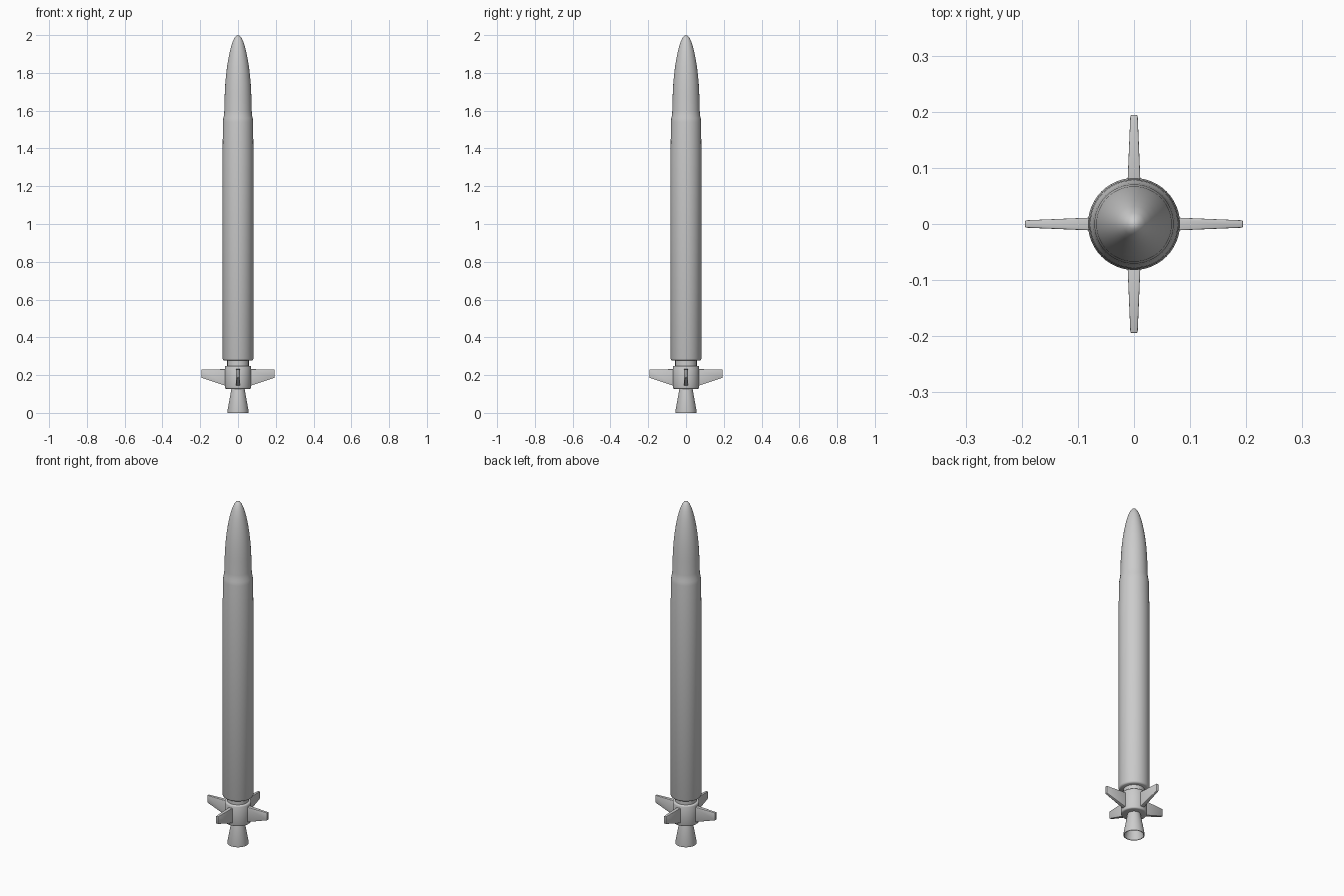
import bpy, bmesh, math
from mathutils import Matrix

if "Cube" in bpy.data.objects:
    bpy.data.objects.remove(bpy.data.objects["Cube"])

SIDES = 48


def lathe(name, profile, angle=30):
    """Revolve (radius, z) points around the z axis; radius 0 closes an end."""
    bm = bmesh.new()
    vs = [bm.verts.new((r, 0, z)) for r, z in profile]
    es = [bm.edges.new(p) for p in zip(vs, vs[1:])]
    bmesh.ops.spin(bm, geom=vs + es, cent=(0, 0, 0), axis=(0, 0, 1),
                   angle=2 * math.pi, steps=SIDES)
    bmesh.ops.remove_doubles(bm, verts=bm.verts, dist=1e-5)
    return finish(name, bm, angle)


def finish(name, bm, angle):
    bmesh.ops.recalc_face_normals(bm, faces=bm.faces)
    me = bpy.data.meshes.new(name)
    bm.to_mesh(me)
    bm.free()
    ob = bpy.data.objects.new(name, me)
    bpy.context.collection.objects.link(ob)
    bpy.ops.object.select_all(action='DESELECT')
    ob.select_set(True)
    bpy.context.view_layer.objects.active = ob
    bpy.ops.object.shade_smooth_by_angle(angle=math.radians(angle))
    return ob


# main tube, shoulder and ogive nose
lathe("body", [(0, 0.277), (0.074, 0.277), (0.079, 0.280), (0.082, 0.287),
               (0.082, 1.36), (0.0795, 1.54), (0.078, 1.56), (0.074, 1.575),
               (0.0725, 1.60), (0.0705, 1.68), (0.067, 1.75), (0.061, 1.81),
               (0.053, 1.865), (0.043, 1.915), (0.032, 1.955), (0.020, 1.984),
               (0.010, 1.996), (0, 2.0)], 50)

# narrow neck between tube and fin collar
lathe("neck", [(0, 0.235), (0.057, 0.235), (0.057, 0.285), (0, 0.285)])

# collar carrying the fins
lathe("fin_collar", [(0, 0.127), (0.062, 0.127), (0.068, 0.129), (0.070, 0.134),
                     (0.070, 0.242), (0.068, 0.247), (0.062, 0.249), (0, 0.249)], 50)

# flared nozzle, hollow underneath
lathe("nozzle", [(0, 0.135), (0.034, 0.135), (0.037, 0.115), (0.057, 0.005),
                 (0.056, 0), (0.052, 0), (0.049, 0.01), (0.030, 0.11), (0, 0.11)], 40)

# four tapered fins: (radius, z bottom, z top, half thickness) at root and tip
for i in range(4):
    bm = bmesh.new()
    rings = []
    for r, z0, z1, t in [(0.05, 0.138, 0.232, 0.0125), (0.194, 0.186, 0.229, 0.0065)]:
        rings.append([bm.verts.new(c) for c in
                      [(r, -t, z0), (r, t, z0), (r, t, z1), (r, -t, z1)]])
    a, b = rings
    bm.faces.new(a)
    bm.faces.new(b)
    for k in range(4):
        bm.faces.new((a[k], a[(k + 1) % 4], b[(k + 1) % 4], b[k]))
    bmesh.ops.recalc_face_normals(bm, faces=bm.faces)
    bmesh.ops.bevel(bm, geom=bm.edges[:], offset=0.002, segments=2,
                    affect='EDGES', profile=0.5)
    bmesh.ops.transform(bm, matrix=Matrix.Rotation(i * math.pi / 2, 4, 'Z'), verts=bm.verts)
    finish(f"fin_{i + 1}", bm, 50)
